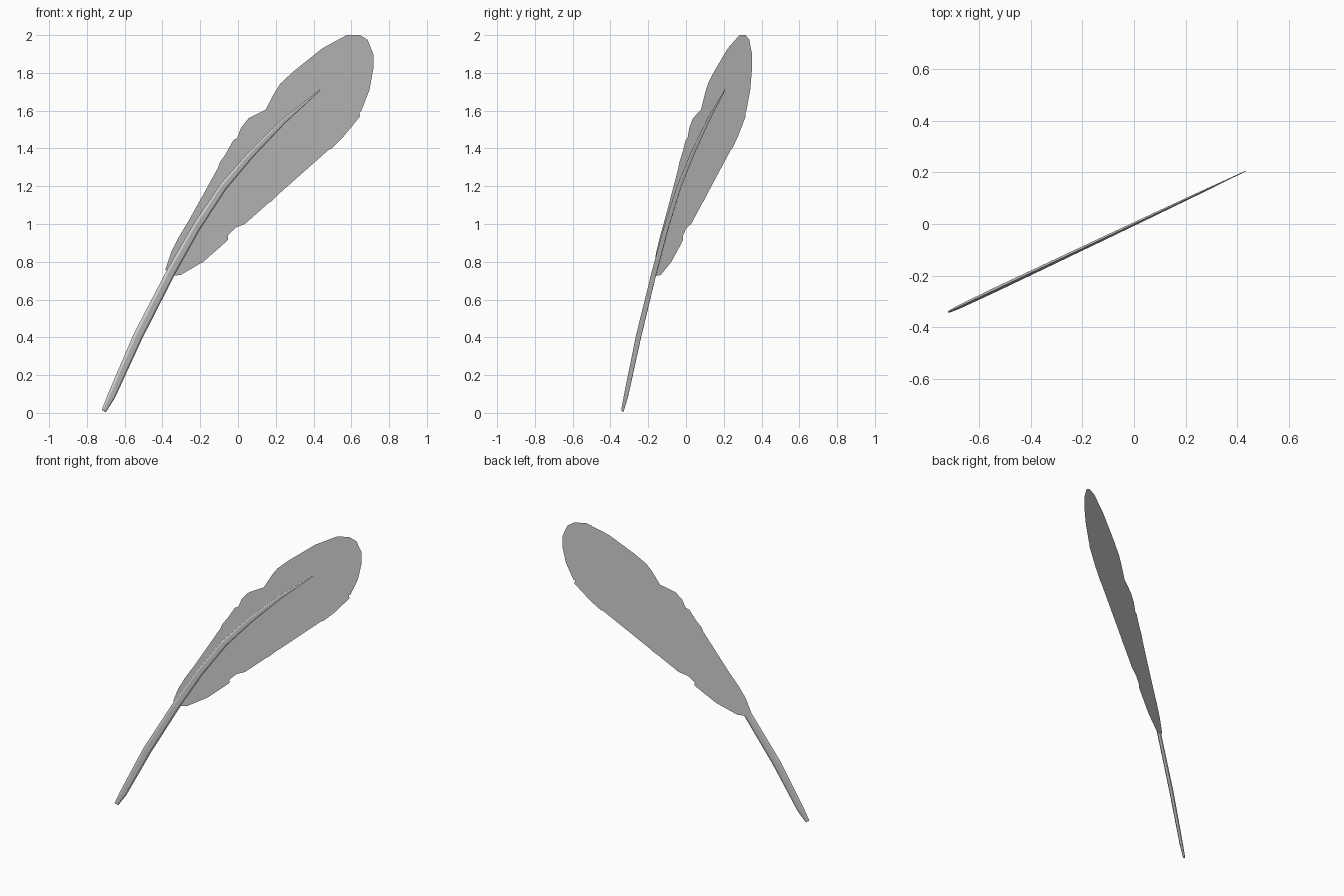
import bpy, bmesh, math
from mathutils import Vector

if "Cube" in bpy.data.objects:
    bpy.data.objects.remove(bpy.data.objects["Cube"])

SLOPE = 0.474                                   # feather stands in a turned vertical plane
NORMAL = Vector((SLOPE, -1, 0)).normalized()    # towards the front


def on_plane(x, z, off=0.0):
    return Vector((x, SLOPE * x, z)) + NORMAL * off


def finish(name, bm):
    me = bpy.data.meshes.new(name)
    bm.to_mesh(me)
    bm.free()
    ob = bpy.data.objects.new(name, me)
    bpy.context.collection.objects.link(ob)
    return ob


# Vane: one flat sheet with a ragged outline
outline = [(-.38, .76), (-.35, .85), (-.31, .93), (-.22, 1.08), (-.13, 1.225), (-.09, 1.33),
           (-.04, 1.40), (-.02, 1.445), (0, 1.455), (.02, 1.51), (.06, 1.56), (.13, 1.58),
           (.15, 1.605), (.20, 1.70), (.23, 1.745), (.265, 1.77), (.30, 1.81), (.45, 1.93),
           (.58, 2.0), (.65, 2.0), (.69, 1.975), (.72, 1.90), (.72, 1.82), (.70, 1.71),
           (.655, 1.595), (.61, 1.577), (.65, 1.57), (.56, 1.46), (.50, 1.40), (.41, 1.355),
           (.33, 1.28), (.24, 1.18), (.18, 1.12), (.10, 1.075), (.07, 1.04), (.04, 1.0),
           (-.01, .98), (-.05, .94), (-.05, .915), (-.10, .87), (-.18, .80), (-.25, .765),
           (-.30, .73), (-.36, .725)]
bm = bmesh.new()
face = bm.faces.new([bm.verts.new(on_plane(x, z, -0.009)) for x, z in outline])
bmesh.ops.triangulate(bm, faces=[face])
finish("vane", bm)

# Quill: flattened, tapering tube along a bent path (x, z, half width)
path = [(-.71, .011, .014), (-.67, .09, .023), (-.53, .405, .028), (-.355, .745, .026),
        (-.222, .98, .024), (-.08, 1.195, .022), (.067, 1.367, .019), (.242, 1.545, .014),
        (.435, 1.71, .003)]
SIDES = 6
bm = bmesh.new()
rings = []
for i, (x, z, w) in enumerate(path):
    a, b = path[max(i - 1, 0)], path[min(i + 1, len(path) - 1)]
    tangent = (on_plane(b[0], b[1]) - on_plane(a[0], a[1])).normalized()
    side = tangent.cross(NORMAL)
    ring = []
    for k in range(SIDES):
        t = 2 * math.pi * k / SIDES
        p = on_plane(x, z) + side * w * math.cos(t) + NORMAL * w * 0.36 * math.sin(t)
        p.z = max(p.z, 0)
        ring.append(bm.verts.new(p))
    rings.append(ring)
for r, s in zip(rings, rings[1:]):
    for k in range(SIDES):
        j = (k + 1) % SIDES
        bm.faces.new((r[k], r[j], s[j], s[k]))
bm.faces.new(rings[0])
bm.faces.new(rings[-1])
bmesh.ops.recalc_face_normals(bm, faces=bm.faces)
finish("quill", bm)
